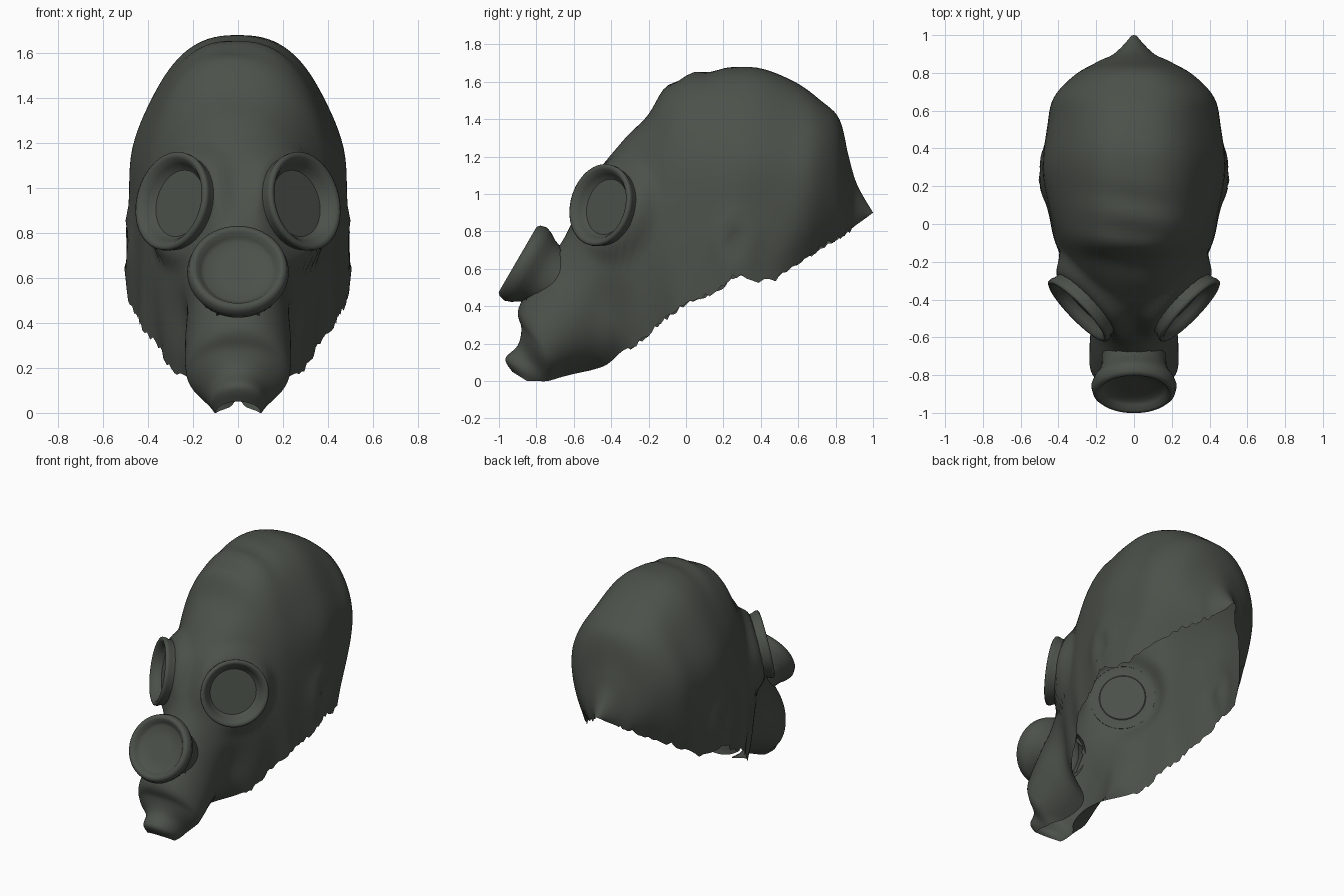
import bpy, bmesh, math, random
from mathutils import Vector

if "Cube" in bpy.data.objects:
    bpy.data.objects.remove(bpy.data.objects["Cube"])

random.seed(4)
rubber = bpy.data.materials.new("dark_green_grey_rubber")
rubber.diffuse_color = (0.072, 0.082, 0.068, 1)
rubber.use_nodes = True
rubber.node_tree.nodes["Principled BSDF"].inputs["Base Color"].default_value = rubber.diffuse_color

EYE_C = Vector((0.302, -0.465, 0.943))
EYE_N = Vector((0.70, -0.68, 0.19)).normalized()
FILTER_C = Vector((0, -.9, .65))
FILTER_N = Vector((0, -.86, .5)).normalized()


def finish(bm, name):
    bmesh.ops.recalc_face_normals(bm, faces=bm.faces)
    me = bpy.data.meshes.new(name)
    bm.to_mesh(me)
    bm.free()
    me.materials.append(rubber)
    for p in me.polygons:
        p.use_smooth = True
    ob = bpy.data.objects.new(name, me)
    bpy.context.collection.objects.link(ob)
    return ob


def catmull(p0, p1, p2, p3, t):
    return [0.5 * (2 * b + (c - a) * t + (2 * a - 5 * b + 4 * c - d) * t * t
                   + (3 * b - a - 3 * c + d) * t ** 3) for a, b, c, d in zip(p0, p1, p2, p3)]


def gauss(d, s):
    return math.exp(-(d / s) ** 2)


def smoothstep(lo, hi, v):
    t = min(1, max(0, (v - lo) / (hi - lo)))
    return t * t * (3 - 2 * t)


def along(p, centre, axis):
    """Distance of p along an axis and away from it."""
    d = p - centre
    h = d.dot(axis)
    return h, (d - axis * h).length


def lathe(name, centre, axis, profile, seg=48):
    """Revolve (distance along axis, radius) points; a last radius of 0 closes the end."""
    bm = bmesh.new()
    rot = axis.to_track_quat('Z', 'Y')
    rings = []
    for d, r in profile:
        rings.append([bm.verts.new(centre + rot @ Vector((r * math.cos(a), r * math.sin(a), d)))
                      for a in (2 * math.pi * i / seg for i in range(seg))])
    for a, b in zip(rings, rings[1:]):
        for i in range(seg):
            bm.faces.new((a[i], a[(i + 1) % seg], b[(i + 1) % seg], b[i]))
    bmesh.ops.remove_doubles(bm, verts=bm.verts, dist=1e-5)
    return finish(bm, name)


def seat_eye(p):
    """Press the hood into a flat lens seat for the eyepiece, with a flared edge."""
    h, r = along(p, EYE_C, EYE_N)
    k = (1 - smoothstep(.205, .30, r)) * min(1, p.x / .06) * smoothstep(-.35, -.25, h)
    p = p + EYE_N * (-.062 - h) * k
    p.x = max(p.x, 0)
    return p


# Hood stations, chin spout over the crown to the nape:
# midline y, z, rim y, z, half width, roundness, tuck of the rim
stations = [
    (-.93, .05, -.85, .00, .10, 2.0, 0), (-.965, .12, -.80, .00, .13, 2.2, .2),
    (-.90, .19, -.74, .00, .16, 2.2, .4), (-.88, .28, -.67, .02, .25, 2.3, .8),
    (-.895, .39, -.59, .04, .275, 2.3, .92), (-.78, .58, -.50, .06, .275, 2.3, .92),
    (-.66, .75, -.42, .09, .275, 2.2, .75), (-.57, .93, -.34, .16, .30, 2.1, .25),
    (-.47, 1.12, -.25, .21, .34, 2.2, .1), (-.34, 1.28, -.15, .30, .385, 2.5, .08),
    (-.20, 1.43, -.05, .38, .425, 2.6, 0), (-.07, 1.60, .06, .44, .45, 2.6, 0),
    (.17, 1.665, .19, .50, .485, 2.5, 0), (.38, 1.675, .27, .565, .49, 2.5, 0),
    (.58, 1.60, .45, .54, .475, 2.5, .05), (.72, 1.50, .62, .65, .445, 2.6, .2),
    (.82, 1.40, .76, .74, .34, 2.4, .3), (.87, 1.20, .85, .79, .22, 2.0, .3),
    (.915, 1.05, .89, .82, .12, 2.0, .2), (1.0, .90, .96, .87, .03, 2.0, 0)]
SUB, HALF = 6, 32

path = []
pad = [stations[0]] + stations + [stations[-1]]
for i in range(len(stations) - 1):
    path += [catmull(*pad[i:i + 4], k / SUB) for k in range(SUB)]
path.append(stations[-1])

# Hood: open shell lofted from arches
bm = bmesh.new()
rows = []
for my, mz, by, bz, w, n, tuck in path:
    row = []
    for j in range(2 * HALF + 1):
        a = math.pi * j / (2 * HALF)
        s = max(math.sin(a), 0) ** (2 / n)
        c = abs(math.cos(a)) ** (2 / n)
        side = 1 if j < HALF else -1
        x = w * c * (1 - tuck * (1 - s) ** 4)
        y, z = by + (my - by) * s, bz + (mz - bz) * s
        # fuller temples
        x += .028 * gauss(z - 1.17, .2) * gauss(y - .4, .4) * min(1, x / .4)
        # ear folds pressed through the sides
        r = math.hypot(y - .26, (z - .74) * .85)
        if x > .3:
            x += .014 * gauss(r - .09, .05) - .015 * gauss(r, .05)
        # hollow between muzzle and jaw
        x -= .035 * gauss(y + .42, .1) * gauss(z - .4, .16) * min(1, x / .15)
        # forehead wrinkles
        if z > 1.1:
            z += .011 * math.sin(34 * y + 5 * x * side) * gauss(y + .03, .22) * gauss(x, .25)
        # ragged cut along the jaw
        if j in (0, 2 * HALF) and -.3 < y < .9:
            z += random.uniform(-.018, .012)
        p = seat_eye(Vector((x, y, z)))
        row.append(bm.verts.new((side * p.x, p.y, p.z)))
    rows.append(row)
for a, b in zip(rows, rows[1:]):
    for j in range(2 * HALF):
        bm.faces.new((a[j], a[j + 1], b[j + 1], b[j]))
# opening behind the filter mount
gone = []
for v in bm.verts:
    h, r = along(v.co, FILTER_C, FILTER_N)
    if -.3 < h and r < .15:
        gone.append(v)
bmesh.ops.delete(bm, geom=gone, context='VERTS')
finish(bm, "hood")

# Eyepieces: rolled rims standing on the hood's lens seats
eye_profile = [(-.066, .21), (-.045, .212), (-.022, .222), (-.005, .222), (.002, .21),
               (-.004, .194), (-.03, .174), (-.055, .16), (-.066, .145)]
for name, sx in (("eyepiece_left", -1), ("eyepiece_right", 1)):
    flip = Vector((sx, 1, 1))
    lathe(name, EYE_C * flip, EYE_N * flip, eye_profile)

# Front filter mount: neck, rolled rim, shallow dished face
lathe("filter_mount", FILTER_C, FILTER_N,
      [(-.23, .17), (-.17, .172), (-.12, .19), (-.085, .213), (-.05, .226), (-.015, .218),
       (0, .202), (-.005, .185), (-.03, .168), (-.045, .15), (-.045, .07), (-.043, 0)])
